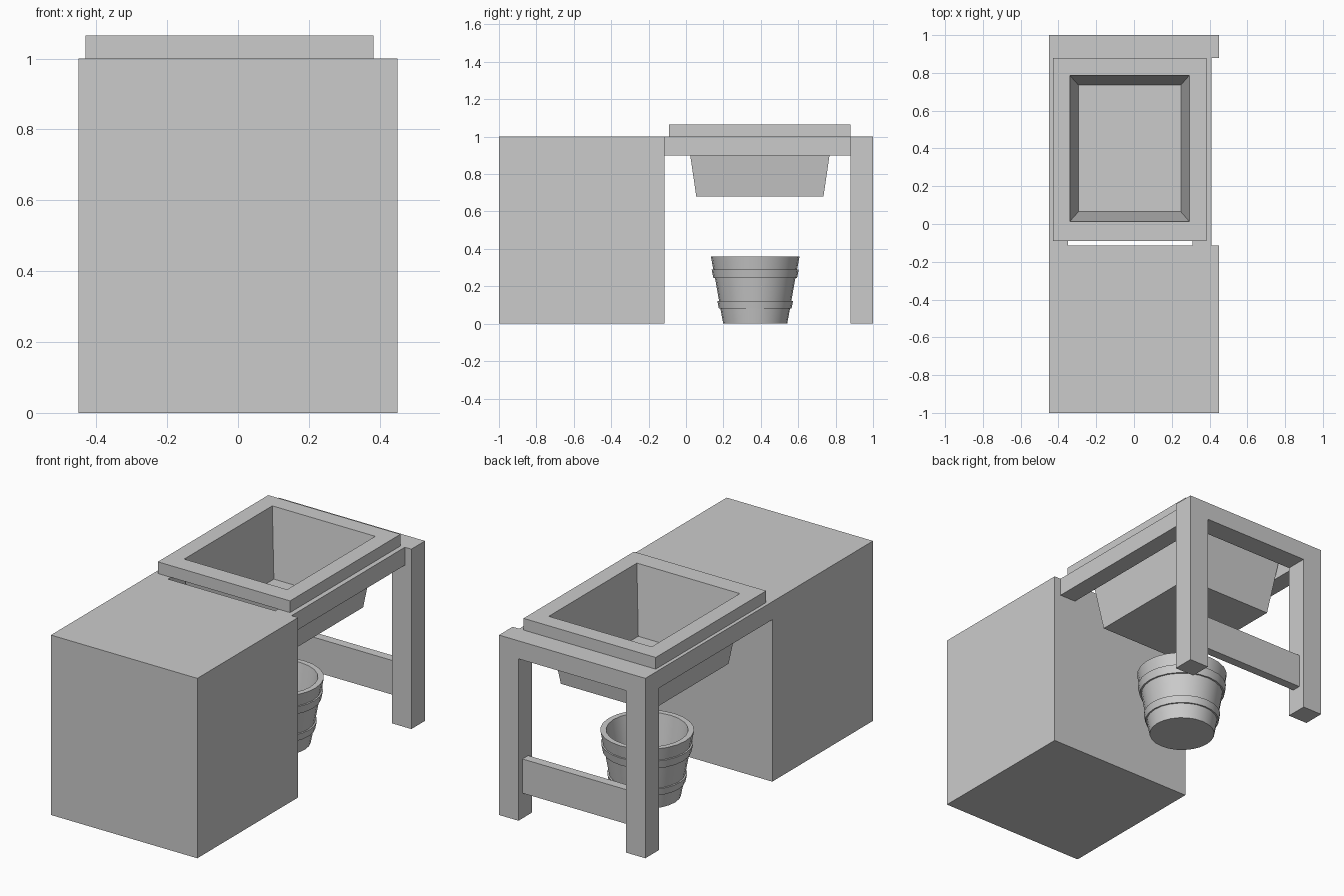
import bpy, bmesh, math

if "Cube" in bpy.data.objects:
    bpy.data.objects.remove(bpy.data.objects["Cube"])


def finish(name, bm):
    bmesh.ops.recalc_face_normals(bm, faces=bm.faces)
    mesh = bpy.data.meshes.new(name)
    bm.to_mesh(mesh)
    bm.free()
    obj = bpy.data.objects.new(name, mesh)
    bpy.context.collection.objects.link(obj)
    return obj


def box(name, x0, x1, y0, y1, z0, z1):
    bm = bmesh.new()
    bmesh.ops.create_cube(bm, size=1)
    for v in bm.verts:
        v.co.x = x0 if v.co.x < 0 else x1
        v.co.y = y0 if v.co.y < 0 else y1
        v.co.z = z0 if v.co.z < 0 else z1
    return finish(name, bm)


def loft(name, rings):
    """Skin a closed solid through rings of points, capping both ends."""
    bm = bmesh.new()
    loops = [[bm.verts.new(p) for p in ring] for ring in rings]
    n = len(loops[0])
    for a, b in zip(loops, loops[1:]):
        for i in range(n):
            j = (i + 1) % n
            bm.faces.new((a[i], a[j], b[j], b[i]))
    bm.faces.new(loops[0])
    bm.faces.new(loops[-1])
    return finish(name, bm)


def rect(x0, x1, y0, y1, z):
    return [(x0, y0, z), (x1, y0, z), (x1, y1, z), (x0, y1, z)]


def circle(r, z, cx=-0.02, cy=0.37, n=24):
    return [(cx + r * math.cos(2 * math.pi * i / n),
             cy + r * math.sin(2 * math.pi * i / n), z) for i in range(n)]


# Cabinet and open frame
box("cabinet", -0.45, 0.45, -1, -0.115, 0, 1)
for side, x in (("left", -0.45), ("right", 0.33)):
    box(side + "_leg", x, x + 0.12, 0.88, 1, 0, 0.9)
box("back_rail", -0.45, 0.45, 0.88, 1, 0.9, 1)
box("left_rail", -0.45, -0.35, -0.115, 0.88, 0.9, 1)
box("right_rail", 0.31, 0.41, -0.115, 0.88, 0.9, 1)
box("lower_stretcher", -0.33, 0.33, 0.915, 0.965, 0.14, 0.33)

# Sink: tapered basin with a wide raised rim
loft("sink", [
    rect(-0.30, 0.255, 0.055, 0.735, 0.68),
    rect(-0.345, 0.297, 0.008, 0.782, 1.0),
    rect(-0.43, 0.383, -0.09, 0.88, 1.0),
    rect(-0.43, 0.383, -0.09, 0.88, 1.065),
    rect(-0.34, 0.293, 0.013, 0.787, 1.065),
    rect(-0.294, 0.248, 0.065, 0.735, 0.69),
])

# Bucket with two hoops, open at the top
profile = [(0.171, 0), (0.186, 0.08), (0.194, 0.08), (0.202, 0.12),
           (0.193, 0.12), (0.215, 0.245), (0.224, 0.245), (0.233, 0.29),
           (0.224, 0.29), (0.237, 0.36), (0.207, 0.36), (0.15, 0.03)]
bucket = loft("bucket", [circle(r, z) for r, z in profile])
bpy.context.view_layer.objects.active = bucket
bucket.select_set(True)
bpy.ops.object.shade_smooth_by_angle(angle=math.radians(30))
